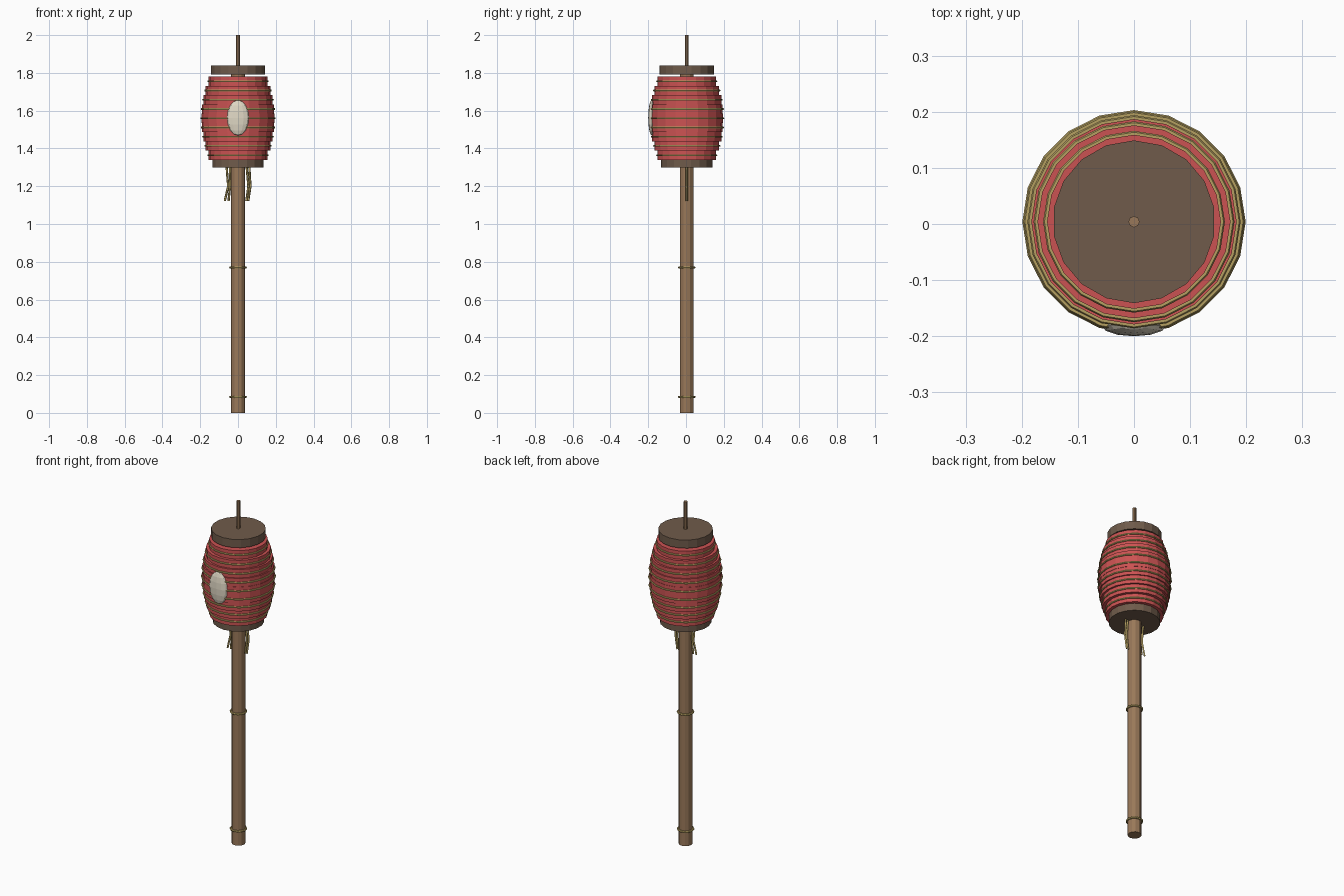
import bpy, math

if "Cube" in bpy.data.objects:
    bpy.data.objects.remove(bpy.data.objects["Cube"])

CY = 0.004  # pole axis, offset slightly because the emblem sticks out in front


def material(name, rgb):
    m = bpy.data.materials.new(name)
    m.diffuse_color = (*rgb, 1)
    m.use_nodes = True
    m.node_tree.nodes["Principled BSDF"].inputs["Base Color"].default_value = m.diffuse_color
    return m


RED = material("red_paper", (0.60, 0.085, 0.085))
WOOD = material("wood", (0.32, 0.19, 0.10))
DARK = material("dark_wood", (0.16, 0.105, 0.07))
GOLD = material("gold_cord", (0.46, 0.35, 0.12))
CREAM = material("cream", (0.75, 0.69, 0.56))


def finish(name, mat):
    ob = bpy.context.object
    ob.name = name
    ob.data.materials.append(mat)
    return ob


def cylinder(name, r, z0, z1, sides, mat):
    bpy.ops.mesh.primitive_cylinder_add(vertices=sides, radius=r, depth=z1 - z0,
                                        location=(0, CY, (z0 + z1) / 2))
    return finish(name, mat)


def ring(name, r, tube, z, sides, mat):
    bpy.ops.mesh.primitive_torus_add(major_radius=r, minor_radius=tube,
                                     major_segments=sides, minor_segments=6,
                                     location=(0, CY, z))
    return finish(name, mat)


# Pole, top spike and cord bindings
cylinder("pole", 0.037, 0, 1.80, 12, WOOD)
cylinder("top_spike", 0.01, 1.80, 2.0, 8, WOOD)
for i, z in enumerate((0.085, 0.77)):
    ring(f"pole_binding_{i}", 0.041, 0.006, z, 12, GOLD)

# End caps
cylinder("top_cap", 0.145, 1.792, 1.84, 18, DARK)
cylinder("bottom_cap", 0.137, 1.298, 1.34, 18, DARK)

# Stepped paper body, each band carrying a cord rib at mid height
radii = [0.155, 0.172, 0.183, 0.19, 0.192]
radii += radii[-2::-1]
h = 0.44 / 9
for i, r in enumerate(radii):
    z = 1.34 + i * h
    cylinder(f"paper_band_{i}", r, z, z + h, 20, RED)
    ring(f"rib_{i}", r + 0.002, 0.005, z + h / 2, 20, GOLD)

# Oval emblem on the front
bpy.ops.mesh.primitive_uv_sphere_add(segments=12, ring_count=8, radius=1,
                                     location=(0, -0.181, 1.562))
emblem = finish("front_emblem", CREAM)
emblem.scale = (0.058, 0.019, 0.094)

# Hanging tassel strands beside the pole
strands = [
    [(-0.060, 1.30), (-0.052, 1.20), (-0.070, 1.122)],
    [(-0.043, 1.30), (-0.042, 1.20), (-0.050, 1.122)],
    [(0.046, 1.30), (0.055, 1.20), (0.044, 1.122)],
    [(0.060, 1.30), (0.066, 1.20), (0.054, 1.122)],
]
for i, pts in enumerate(strands):
    cu = bpy.data.curves.new(f"tassel_strand_{i}", 'CURVE')
    cu.dimensions = '3D'
    cu.bevel_depth = 0.006
    cu.bevel_resolution = 0
    cu.use_fill_caps = True
    sp = cu.splines.new('POLY')
    sp.points.add(len(pts) - 1)
    for p, (x, z) in zip(sp.points, pts):
        p.co = (x, CY, z, 1)
    cu.materials.append(GOLD)
    bpy.context.collection.objects.link(bpy.data.objects.new(f"tassel_strand_{i}", cu))
